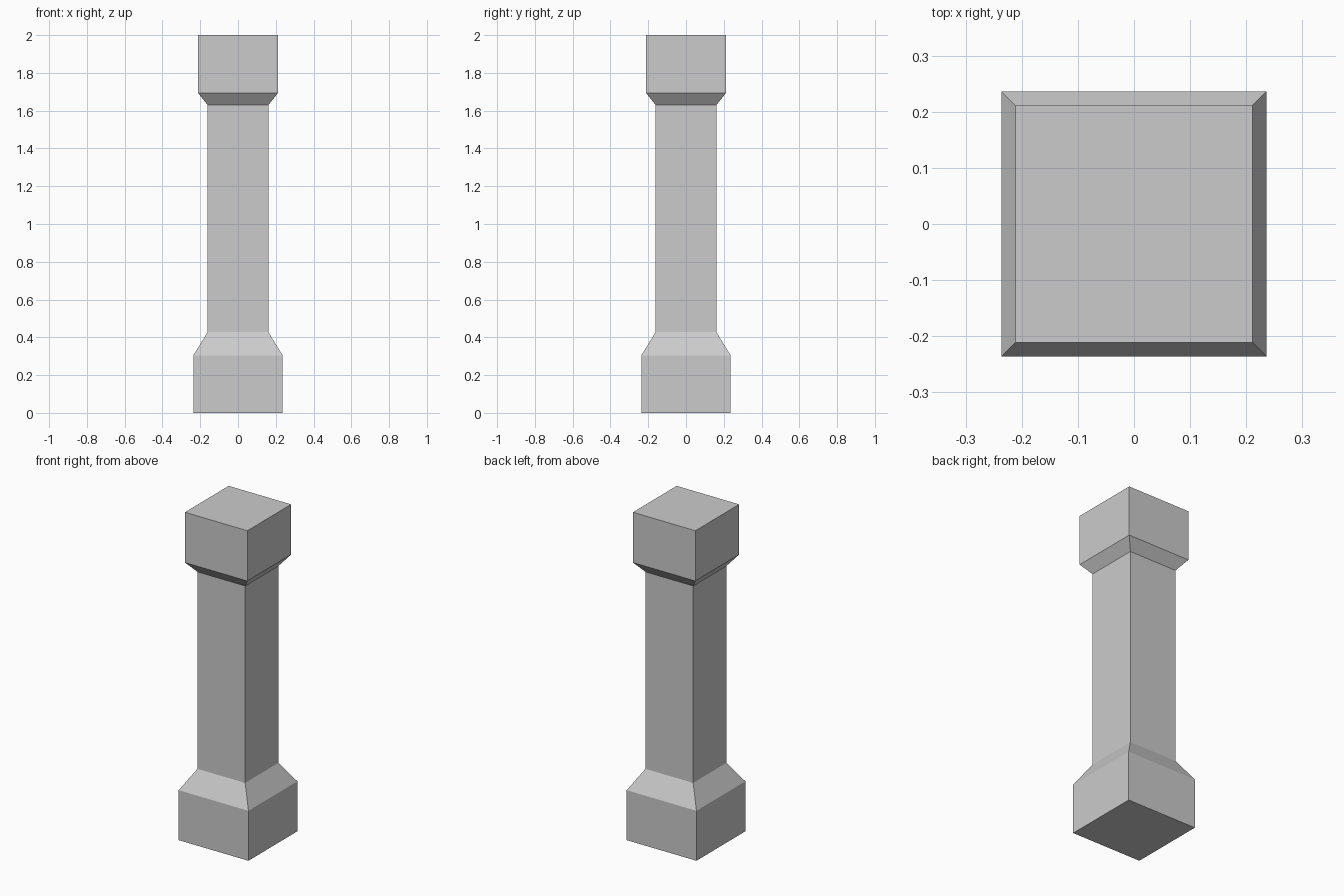
import bpy
import bmesh

if "Cube" in bpy.data.objects:
    bpy.data.objects.remove(bpy.data.objects["Cube"])

# Pillar profile: (half width, height), from foot to top
PROFILE = [
    (0.236, 0.0), (0.236, 0.305),    # plinth block
    (0.161, 0.427), (0.161, 1.63),   # sloped shoulder and shaft
    (0.211, 1.693), (0.211, 2.0),    # flared neck and capital block
]


def square_loft(name, profile):
    """Stack square rings along z and skin them into a closed solid."""
    bm = bmesh.new()
    rings = [[bm.verts.new((sx * h, sy * h, z))
              for sx, sy in ((-1, -1), (1, -1), (1, 1), (-1, 1))]
             for h, z in profile]
    for low, high in zip(rings, rings[1:]):
        for i in range(4):
            j = (i + 1) % 4
            bm.faces.new((low[i], low[j], high[j], high[i]))
    bm.faces.new(rings[0][::-1])
    bm.faces.new(rings[-1])
    mesh = bpy.data.meshes.new(name)
    bm.to_mesh(mesh)
    bm.free()
    obj = bpy.data.objects.new(name, mesh)
    bpy.context.collection.objects.link(obj)
    return obj


# Square pillar with plinth and capital
square_loft("pillar", PROFILE)
